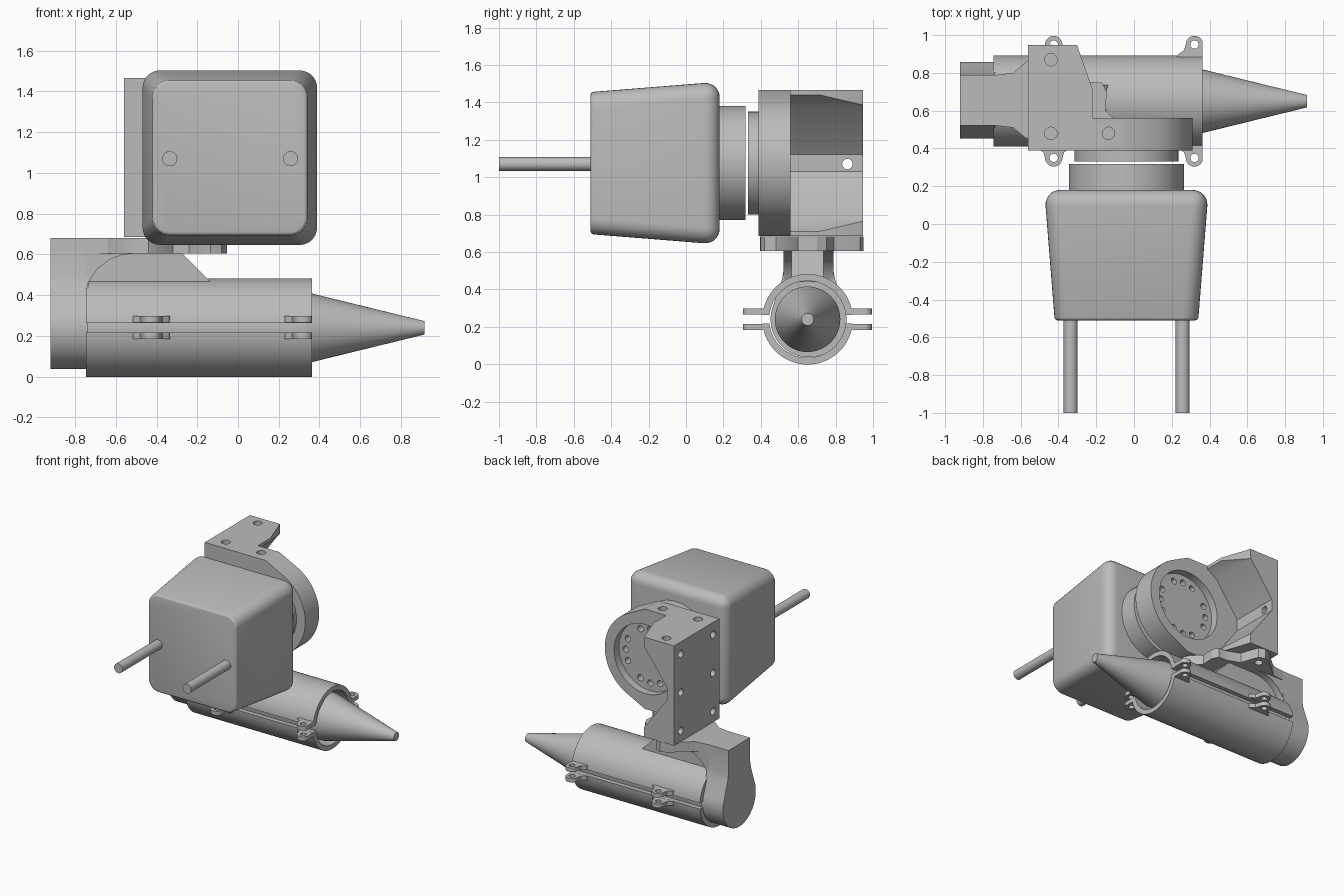
import bpy, bmesh
from math import sin, cos, pi, radians
from mathutils import Matrix

cube = bpy.data.objects.get("Cube")
if cube:
    bpy.data.objects.remove(cube)

grey = bpy.data.materials.new("metal_grey")
grey.use_nodes = True
grey.diffuse_color = (0.5, 0.5, 0.5, 1)
grey.node_tree.nodes["Principled BSDF"].inputs["Base Color"].default_value = (0.5, 0.5, 0.5, 1)


def add_object(name, bm):
    bmesh.ops.recalc_face_normals(bm, faces=bm.faces[:])
    mesh = bpy.data.meshes.new(name)
    bm.to_mesh(mesh)
    bm.free()
    mesh.materials.append(grey)
    ob = bpy.data.objects.new(name, mesh)
    bpy.context.collection.objects.link(ob)
    return ob


def arc(cx, cy, r, start=0, end=360, n=48):
    """Points on an arc; a full circle leaves out the repeated point."""
    steps = n if end - start >= 360 else n - 1
    angles = [radians(start + (end - start) * i / steps) for i in range(n)]
    return [(cx + r * cos(a), cy + r * sin(a)) for a in angles]


def prism(name, parts):
    """Extrude each (axis, from, to, outline) into one object."""
    bm = bmesh.new()
    place = {"x": lambda p, q, t: (t, p, q),
             "y": lambda p, q, t: (p, t, q),
             "z": lambda p, q, t: (p, q, t)}
    for axis, a, b, pts in parts:
        low, high = [[bm.verts.new(place[axis](p, q, t)) for p, q in pts] for t in (a, b)]
        bm.faces.new(low)
        bm.faces.new(high[::-1])
        for i in range(len(pts)):
            j = (i + 1) % len(pts)
            bm.faces.new((low[i], high[i], high[j], low[j]))
    return add_object(name, bm)


def cut(ob, parts):
    """Subtract extruded outlines from an object."""
    cutter = prism("cutter", parts)
    cutter.hide_render = True
    mod = ob.modifiers.new("cut", "BOOLEAN")
    mod.operation, mod.solver, mod.object = "DIFFERENCE", "EXACT", cutter
    bpy.context.view_layer.objects.active = ob
    bpy.ops.object.modifier_apply(modifier="cut")
    bpy.data.objects.remove(cutter)


def hole(axis, p, q, a, b, r=0.033):
    return (axis, a, b, arc(p, q, r, n=20))


def mirrored(half, centre):
    """Close an outline by reflecting (offset, height) points about a centre line."""
    return [(centre + p, q) for p, q in half] + [(centre - p, q) for p, q in half[::-1]]


AX, AZ = -0.04, 1.075      # wrist axis
TY, TZ = 0.65, 0.24        # tool axis

# Tapered housing with rounded edges
bm = bmesh.new()
bmesh.ops.create_cube(bm, size=2)
for v in bm.verts:
    half = 0.38 if v.co.y < 0 else 0.435
    v.co = (AX + v.co.x * half, -0.51 if v.co.y < 0 else 0.18, AZ + v.co.z * half)


def is_front(e):
    return all(v.co.y < -0.5 for v in e.verts)


bmesh.ops.bevel(bm, geom=[e for e in bm.edges if not is_front(e)], offset=0.085,
                segments=7, profile=0.5, affect="EDGES", clamp_overlap=True)
bmesh.ops.bevel(bm, geom=[e for e in bm.edges if is_front(e)], offset=0.015,
                segments=3, profile=0.5, affect="EDGES", clamp_overlap=True)
add_object("housing", bm)

# Support rods and coupling discs
for side, x in (("right", -0.335), ("left", 0.258)):
    prism(side + "_rod", [("y", -1, -0.5, arc(x, 1.07, 0.037, n=32))])
prism("rear_coupling", [("y", 0.17, 0.318, arc(AX, AZ, 0.305, n=64))])
prism("front_coupling", [("y", 0.332, 0.39, arc(AX, AZ, 0.275, n=64))])

# Bracket flange: square on one side, round on the other
flange = prism("bracket_flange", [("y", 0.388, 0.56, [(-0.56, 0.685), (-0.035, 0.685)]
               + arc(AX, AZ, 0.35, -64, 64, 40) + [(-0.035, 1.465), (-0.56, 1.465)])])
cut(flange, [("y", 0.5, 0.6, arc(AX, AZ, 0.27, n=64))])
bolts = [hole("y", AX + 0.21 * cos(a), AZ + 0.21 * sin(a), 0.43, 0.6, 0.024)
         for a in [radians(90 * k + d) for k in range(4) for d in (-24, 0, 24)]]
tops = [hole("z", x, 0.48, a, b) for x in (-0.44, -0.135) for a, b in ((1.41, 1.5), (0.65, 0.74))]
sides = [hole("x", 0.465, z, -0.6, -0.5, 0.028) for z in (0.77, 1.07, 1.37)]
cut(flange, bolts + tops + sides)

# Bracket wall with a faceted hollow and slanted corner
upper = [(-0.22, 1.44), (-0.31, 1.38), (-0.50, 1.12)]
lower = [(x, 2 * AZ - z) for x, z in upper[::-1]]
wall = prism("bracket_wall", [("y", 0.555, 0.947,
             [(-0.56, 0.685), (-0.56, 1.465), (-0.22, 1.465)] + upper + lower + [(-0.22, 0.685)])])
cut(wall, [("z", 0.5, 1.6, [(-0.306, 0.96), (-0.215, 0.70), (0, 0.70), (0, 0.96)])])
cut(wall, [hole("x", 0.863, z, -0.6, -0.48, 0.028) for z in (0.77, 1.07, 1.37)]
    + [hole("z", -0.44, 0.87, 1.41, 1.5), hole("z", -0.44, 0.87, 0.65, 0.74)])

# Mount plate with three bolt ears
bolt_spots = [(-0.44, 0.48), (-0.44, 0.87), (-0.135, 0.48)]
plate = prism("mount_plate", [("z", 0.605, 0.682, [
    (-0.74, 0.522), (-0.64, 0.51), (-0.58, 0.46), (-0.5, 0.41), (-0.44, 0.395), (-0.38, 0.43),
    (-0.32, 0.5), (-0.24, 0.5), (-0.19, 0.43), (-0.135, 0.397), (-0.08, 0.42), (-0.055, 0.48),
    (-0.08, 0.53), (-0.15, 0.6), (-0.145, 0.7), (-0.17, 0.75), (-0.24, 0.75), (-0.34, 0.79),
    (-0.365, 0.87), (-0.39, 0.93), (-0.44, 0.95), (-0.5, 0.92), (-0.58, 0.85), (-0.64, 0.8),
    (-0.74, 0.788)])])
cut(plate, [hole("z", x, y, 0.5, 0.8, 0.03) for x, y in bolt_spots])

# Pylon and neck joining the plate to the tool
prism("pylon", [("y", 0.565, 0.735, [(-0.74, 0.44), (-0.11, 0.44), (-0.28, 0.61), (-0.74, 0.61)])])
prism("neck", [("y", 0.522, 0.788, [(-0.75, 0.4), (-0.73, 0.47), (-0.69, 0.53), (-0.63, 0.575),
                                    (-0.57, 0.598), (-0.5, 0.606), (-0.5, 0.682), (-0.75, 0.682)])])

# Rear body: round below, rising through concave flanks to a block
body_half = [(0.133, 0.682), (0.133, 0.5), (0.143, 0.45), (0.162, 0.39)]
prism("rear_body", [("x", -0.92, -0.735, mirrored(
    body_half + arc(0, TZ, 0.203, -90, 22, 24)[::-1][:-1], 0.655))])

# Split clamp tube
for name, s in (("upper_clamp", 1), ("lower_clamp", -1)):
    outline = arc(0, 0, 0.242, 5.5, 174.5, 48) + arc(0, 0, 0.205, 6.5, 173.5, 48)[::-1]
    prism(name, [("x", -0.745, 0.363, [(TY + p, TZ + s * q) for p, q in outline])])

# Clamp ears, paired above and below the split on both sides
ears, pins = [], []
for x in (-0.425, 0.32):
    for s in (1, -1):
        tab = ([(0.1, 0.215), (0.085, 0.25), (0.055, 0.27)]
               + arc(0, 0.3, 0.046, 0, 180, 16) + [(-0.055, 0.27), (-0.085, 0.25), (-0.1, 0.215)])
        outline = [(min(x + p, 0.363 + 0.0001 * i), TY + s * q) for i, (p, q) in enumerate(tab)]
        ears += [("z", a, a + 0.032, outline) for a in (0.184, 0.265)]
        pins.append(hole("z", x, TY + s * 0.3, 0.1, 0.4, 0.022))
cut(prism("clamp_ears", ears), pins)

# Tool core and tapered nozzle
prism("tool_core", [("x", -0.74, 0.335, arc(TY, TZ, 0.175, n=64))])
bm = bmesh.new()
bmesh.ops.create_cone(bm, cap_ends=True, segments=64, radius1=0.175, radius2=0.033, depth=0.58,
                      matrix=Matrix.Translation((0.625, TY, TZ)) @ Matrix.Rotation(pi / 2, 4, "Y"))
add_object("nozzle", bm)

# Smooth curved surfaces, keeping hard edges
for ob in bpy.context.scene.objects:
    ob.select_set(ob.type == "MESH")
    if ob.type == "MESH":
        bpy.context.view_layer.objects.active = ob
bpy.ops.object.shade_smooth_by_angle(angle=radians(28))
